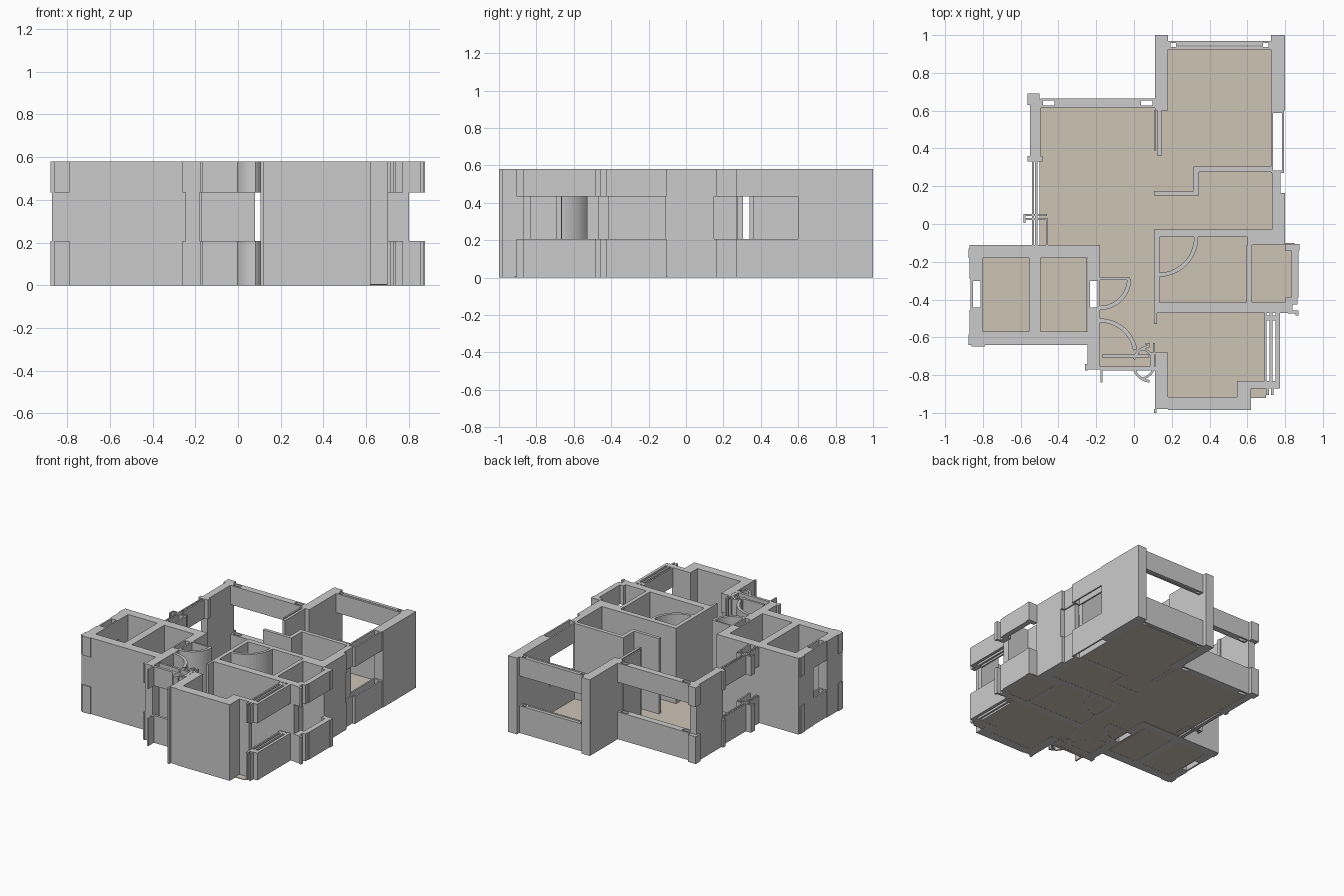
import bpy, bmesh, math

H = 0.58                                # wall height
FULL = [(0, H)]
BANDS = [(0, 0.208), (0.434, H)]        # sill and lintel with an opening between

floor_mat = bpy.data.materials.new("floor_beige")
floor_mat.diffuse_color = (0.62, 0.55, 0.46, 1)


def finish(bm, name, mat=None):
    bmesh.ops.recalc_face_normals(bm, faces=bm.faces)
    me = bpy.data.meshes.new(name)
    bm.to_mesh(me)
    bm.free()
    ob = bpy.data.objects.new(name, me)
    bpy.context.collection.objects.link(ob)
    if mat:
        me.materials.append(mat)


def prism(bm, pts, z0, z1):
    lo = [bm.verts.new((x, y, z0)) for x, y in pts]
    hi = [bm.verts.new((x, y, z1)) for x, y in pts]
    bm.faces.new(lo)
    bm.faces.new(hi)
    n = len(pts)
    for i in range(n):
        j = (i + 1) % n
        bm.faces.new((lo[i], lo[j], hi[j], hi[i]))


def walls(name, rects, levels=FULL, mat=None):
    """Boxes from (x0, x1, y0, y1) plan rectangles."""
    bm = bmesh.new()
    for x0, x1, y0, y1 in rects:
        for z0, z1 in levels:
            prism(bm, [(x0, y0), (x1, y0), (x1, y1), (x0, y1)], z0, z1)
    finish(bm, name, mat)


def hollow(x0, x1, y0, y1, t=0.012):
    """Four thin plates round an open cavity."""
    return [(x0, x0 + t, y0, y1), (x1 - t, x1, y0, y1),
            (x0 + t, x1 - t, y0, y0 + t), (x0 + t, x1 - t, y1 - t, y1)]


def door_arc(name, cx, cy, r, a0, a1, levels=FULL, t=0.022, n=14):
    """Curved thin wall along a door's swing."""
    ang = [math.radians(a0 + (a1 - a0) * i / n) for i in range(n + 1)]
    pts = [(cx + r * math.cos(a), cy + r * math.sin(a)) for a in ang]
    pts += [(cx + (r - t) * math.cos(a), cy + (r - t) * math.sin(a)) for a in reversed(ang)]
    bm = bmesh.new()
    for z0, z1 in levels:
        prism(bm, pts, z0, z1)
    finish(bm, name)


# Floors
walls("floors", [
    (-0.50, 0.11, -0.11, 0.62), (-0.18, 0.11, -0.76, -0.11), (0.11, 0.17, 0.15, 0.60),
    (0.17, 0.73, 0.15, 0.93), (0.11, 0.73, -0.04, 0.15), (0.11, 0.60, -0.42, -0.07),
    (0.62, 0.85, -0.42, -0.10), (0.11, 0.18, -0.69, -0.47), (0.18, 0.70, -0.92, -0.47),
    (-0.80, -0.55, -0.57, -0.18), (-0.50, -0.25, -0.57, -0.18)], [(0.001, 0.006)], floor_mat)

# North-east bedroom
walls("bedroom_walls", [
    (0.11, 0.18, 0.60, 1.0), (0.725, 0.80, 0.60, 1.0),
    (0.105, 0.117, 0.39, 0.60), (0.125, 0.145, 0.36, 0.60),
    (0.105, 0.345, 0.15, 0.175), (0.315, 0.345, 0.175, 0.305), (0.345, 0.73, 0.275, 0.305)])
walls("bedroom_north_window", hollow(0.18, 0.235, 0.925, 0.97) + hollow(0.67, 0.725, 0.925, 0.97)
      + [(0.235, 0.67, 0.925, 0.94), (0.235, 0.67, 0.945, 0.97)], BANDS)
walls("bedroom_east_window", hollow(0.725, 0.795, 0.27, 0.60), BANDS)
walls("hall_east_wall", [(0.73, 0.80, -0.04, 0.15), (0.73, 0.765, 0.15, 0.27)])
walls("hall_east_sill", [(0.765, 0.775, 0.15, 0.27), (0.775, 0.80, 0.15, 0.165)], BANDS)

# Living room
walls("living_corner_pier", [(-0.55, -0.495, 0.34, 0.66)])
walls("living_corner_trim", [
    (-0.565, -0.50, 0.66, 0.69), (-0.565, -0.55, 0.63, 0.66), (-0.565, -0.485, 0.33, 0.36)], BANDS)
walls("living_north_window", hollow(-0.495, -0.41, 0.615, 0.665) + hollow(0.025, 0.11, 0.615, 0.665)
      + [(-0.41, 0.025, 0.615, 0.665)], BANDS)
walls("living_west_window", [
    (-0.54, -0.53, -0.11, 0.33), (-0.523, -0.512, -0.11, 0.33),
    (-0.585, -0.46, 0.022, 0.032), (-0.585, -0.46, 0.042, 0.052),
    (-0.467, -0.455, -0.11, 0.03), (-0.585, -0.575, 0.005, 0.05)], BANDS)

# West wing
walls("west_wing_walls", [
    (-0.87, -0.18, -0.18, -0.112), (-0.87, -0.18, -0.64, -0.57),
    (-0.87, -0.80, -0.29, -0.18), (-0.87, -0.80, -0.57, -0.455),
    (-0.555, -0.495, -0.57, -0.18), (-0.245, -0.18, -0.29, -0.18),
    (-0.245, -0.18, -0.57, -0.455), (-0.245, -0.18, -0.77, -0.64)]
      + hollow(-0.245, -0.18, -0.455, -0.29))
walls("west_wing_window", hollow(-0.865, -0.80, -0.455, -0.29), BANDS)
walls("west_wing_trim", [
    (-0.877, -0.87, -0.64, -0.585), (-0.86, -0.79, -0.648, -0.64),
    (-0.26, -0.245, -0.775, -0.74), (-0.877, -0.87, -0.18, -0.13)], BANDS)

# Bathroom and east bay
walls("bathroom_walls", [
    (0.105, 0.73, -0.045, -0.03), (0.12, 0.60, -0.07, -0.045), (0.73, 0.80, -0.11, -0.04),
    (0.60, 0.73, -0.11, -0.045), (0.105, 0.12, -0.28, -0.045), (0.12, 0.135, -0.28, -0.07),
    (0.105, 0.135, -0.42, -0.28), (0.595, 0.625, -0.42, -0.11),
    (0.105, 0.80, -0.47, -0.415), (0.105, 0.122, -0.53, -0.47)])
walls("bay_window", [
    (0.84, 0.87, -0.39, -0.14), (0.83, 0.84, -0.41, -0.125), (0.80, 0.875, -0.14, -0.105),
    (0.80, 0.865, -0.425, -0.39), (0.80, 0.84, -0.47, -0.425), (0.815, 0.87, -0.475, -0.458),
    (0.855, 0.87, -0.485, -0.475)], BANDS)

# South-east bedroom
walls("south_bedroom_walls", [
    (0.11, 0.18, -0.98, -0.69), (0.18, 0.62, -0.985, -0.915), (0.545, 0.62, -0.915, -0.83),
    (0.62, 0.70, -0.87, -0.83)])
walls("south_bedroom_trim", [(0.105, 0.12, -1.0, -0.98)])
walls("south_bedroom_window", [
    (0.69, 0.702, -0.83, -0.47), (0.718, 0.732, -0.83, -0.47), (0.75, 0.772, -0.84, -0.47),
    (0.70, 0.772, -0.87, -0.83), (0.70, 0.715, -0.905, -0.87), (0.725, 0.738, -0.905, -0.87),
    (0.70, 0.77, -0.51, -0.485)], BANDS)

# Entrance
walls("entry_door_line", [(-0.17, 0.08, -0.708, -0.692), (-0.18, -0.02, -0.296, -0.284)])
walls("entry_threshold", [
    (-0.18, 0.11, -0.775, -0.755), (-0.177, -0.166, -0.84, -0.775),
    (0.085, 0.108, -0.755, -0.69), (0.075, 0.12, -0.69, -0.68), (0.10, 0.112, -0.68, -0.63),
    (0.12, 0.18, -0.69, -0.68), (0.062, 0.085, -0.64, -0.63)], BANDS)

# Door swings
door_arc("bathroom_door_swing", 0.13, -0.07, 0.21, -90, 0)
door_arc("west_door_swing", -0.18, -0.29, 0.165, -90, 0)
door_arc("entry_door_swing", -0.18, -0.70, 0.20, 10, 90)
for sign, label in ((1, "inner"), (-1, "outer")):
    door_arc("small_leaf_swing_" + label, 0.09, -0.74, 0.10,
             sign * 95, sign * 165, BANDS, 0.014, 8)
    door_arc("small_leaf_hook_" + label, 0.03, -0.74, 0.085,
             sign * 25, sign * 80, BANDS, 0.012, 6)
